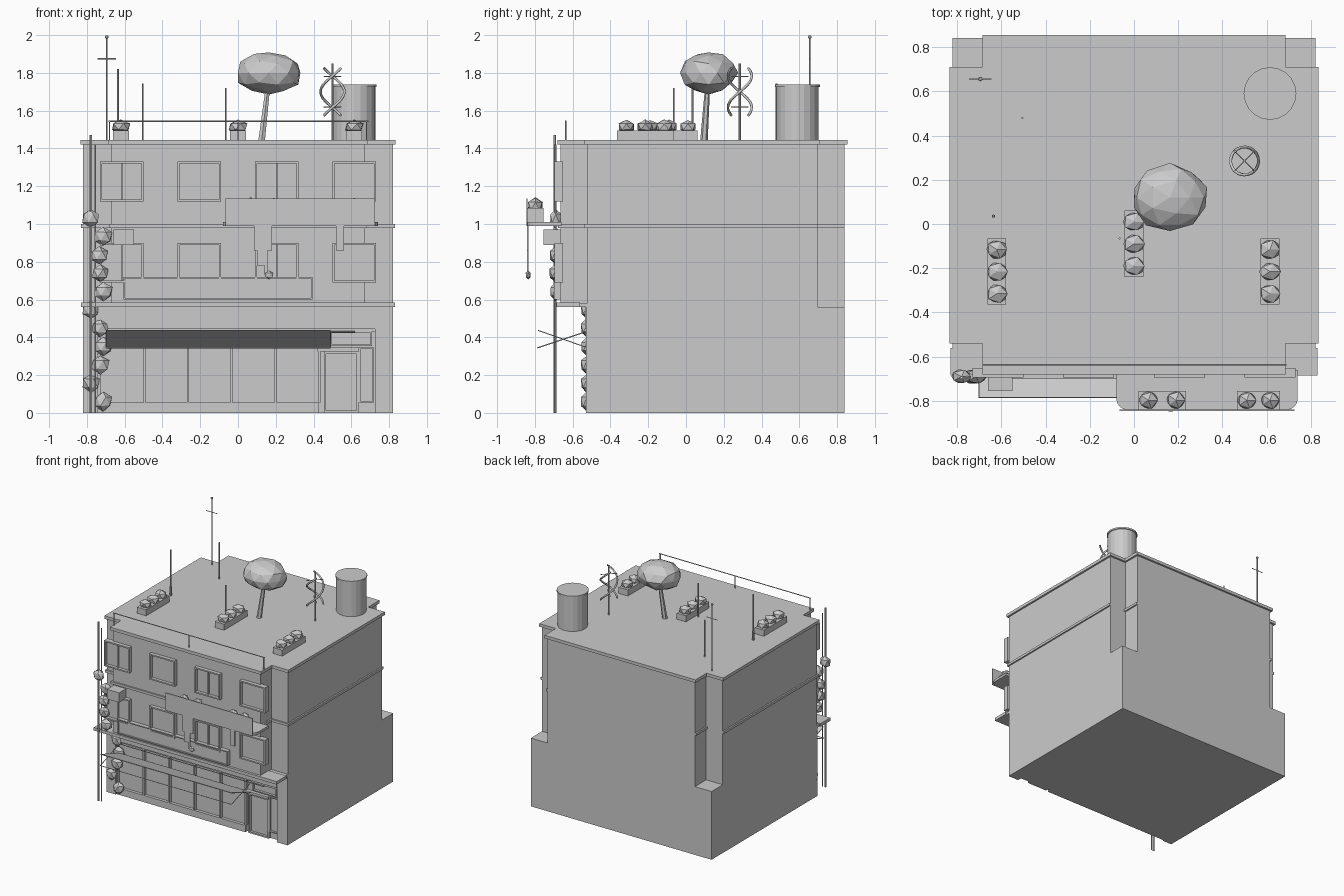
import bpy, bmesh, math, random
from mathutils import Vector

random.seed(4)
cube = bpy.data.objects.get("Cube")
if cube:
    bpy.data.objects.remove(cube)

GREY = (0.6, 0.6, 0.6, 1)
mat = bpy.data.materials.new("plain_grey")
mat.use_nodes = True
mat.diffuse_color = GREY
mat.node_tree.nodes["Principled BSDF"].inputs["Base Color"].default_value = GREY


def finish(name, bm):
    bmesh.ops.recalc_face_normals(bm, faces=bm.faces)
    mesh = bpy.data.meshes.new(name)
    bm.to_mesh(mesh)
    bm.free()
    mesh.materials.append(mat)
    ob = bpy.data.objects.new(name, mesh)
    bpy.context.collection.objects.link(ob)
    return ob


def prism(name, outline, z0, z1):
    bm = bmesh.new()
    base = bm.faces.new([bm.verts.new((x, y, z0)) for x, y in outline])
    top = bmesh.ops.extrude_face_region(bm, geom=[base])["geom"]
    moved = [v for v in top if isinstance(v, bmesh.types.BMVert)]
    bmesh.ops.translate(bm, verts=moved, vec=(0, 0, z1 - z0))
    return finish(name, bm)


def box(name, x0, x1, y0, y1, z0, z1):
    return prism(name, [(x0, y0), (x1, y0), (x1, y1), (x0, y1)], z0, z1)


def rod(name, a, b, r=0.004, r2=None, sides=6):
    a, b = Vector(a), Vector(b)
    bm = bmesh.new()
    bmesh.ops.create_cone(bm, cap_ends=True, segments=sides, radius1=r,
                          radius2=r if r2 is None else r2, depth=(b - a).length)
    ob = finish(name, bm)
    ob.rotation_mode = 'QUATERNION'
    ob.rotation_quaternion = (b - a).to_track_quat('Z', 'Y')
    ob.location = (a + b) / 2
    return ob


def blob(name, centre, radii, detail=1, jitter=0.08):
    bm = bmesh.new()
    bmesh.ops.create_icosphere(bm, subdivisions=detail, radius=1)
    for v in bm.verts:
        v.co *= 1 + random.uniform(-jitter, jitter)
        v.co = Vector([c * r for c, r in zip(v.co, radii)])
    ob = finish(name, bm)
    ob.location = centre
    return ob


def frame(name, x0, x1, z0, z1, y0, y1, t):
    box(name + "_left", x0, x0 + t, y0, y1, z0, z1)
    box(name + "_right", x1 - t, x1, y0, y1, z0, z1)
    box(name + "_bottom", x0 + t, x1 - t, y0, y1, z0, z0 + t)
    box(name + "_top", x0 + t, x1 - t, y0, y1, z1 - t, z1)


def plan(g=0.0, back=0.0):
    """Upper floor outline with notched corners, grown by g."""
    half = [(0.67 + g, -0.665 - g), (0.67 + g, -0.525 - g), (0.82 + g, -0.525 - g),
            (0.82 + g, 0.695 + back), (0.67 + g, 0.695 + back), (0.67 + g, 0.84 + back)]
    return half + [(-x, y) for x, y in reversed(half)]


# Building shell
box("ground_floor", -0.82, 0.82, -0.09, 0.84, 0, 0.56)
box("shop_block", -0.82, 0.82, -0.495, -0.09, 0, 0.56)
prism("upper_floors", plan(), 0.56, 1.425)
prism("roof_cornice", plan(0.015, 0.015), 1.42, 1.445)
prism("floor_band", plan(0.012), 0.98, 1.0)
box("shop_ledge", -0.83, 0.83, -0.685, -0.56, 0.56, 0.585)
box("ledge_backing", -0.82, 0.82, -0.56, -0.5, 0.56, 0.58)

# Shopfront
for side, x0, x1 in (("left", 0.725, 0.82), ("right", -0.82, -0.74)):
    box("shop_pillar_" + side, x0, x1, -0.53, -0.49, 0, 0.56)
box("shop_fascia", -0.74, 0.725, -0.535, -0.49, 0.445, 0.56)
box("shop_sill", -0.74, 0.43, -0.52, -0.49, 0, 0.055)
box("shop_head", -0.74, 0.725, -0.52, -0.49, 0.43, 0.445)
for x in (-0.735, -0.495, -0.265, -0.035, 0.2, 0.43):
    box("shop_mullion", x - 0.006, x + 0.006, -0.52, -0.49, 0.055, 0.43)
box("door_transom", 0.42, 0.64, -0.525, -0.49, 0.325, 0.345)
frame("door_frame", 0.455, 0.64, 0, 0.325, -0.515, -0.49, 0.012)
frame("upper_light", 0.49, 0.71, 0.355, 0.43, -0.515, -0.49, 0.008)
frame("side_light", 0.64, 0.72, 0.055, 0.345, -0.512, -0.49, 0.008)

# Tilted awning with stays
bm = bmesh.new()
bm.faces.new([bm.verts.new(p) for p in ((-0.7, -0.785, 0.435), (0.49, -0.785, 0.435),
                                        (0.49, -0.53, 0.345), (-0.7, -0.53, 0.345))])
awning = finish("awning", bm)
thick = awning.modifiers.new("thickness", 'SOLIDIFY')
thick.thickness = 0.005
for x in (-0.7, 0.49):
    rod("awning_stay", (x, -0.53, 0.43), (x, -0.785, 0.345), 0.003)
rod("awning_front_bar", (-0.7, -0.785, 0.345), (0.49, -0.785, 0.345), 0.003)
rod("awning_wall_bar", (-0.7, -0.54, 0.43), (0.62, -0.54, 0.43), 0.004)

# Framed sign board
box("sign_board", -0.605, 0.395, -0.69, -0.66, 0.6, 0.72)
frame("sign_frame", -0.605, 0.395, 0.6, 0.72, -0.7, -0.69, 0.008)

# Two rows of windows
for row, z in enumerate((0.69, 1.12)):
    for col in range(4):
        x = -0.615 + 0.41 * col
        box("window_pane", x - 0.105, x + 0.105, -0.67, -0.66, z + 0.01, z + 0.2)
        frame("window_frame", x - 0.115, x + 0.115, z, z + 0.21, -0.695, -0.65, 0.011)
        if col % 2 == 0:
            box("window_mullion", x - 0.005, x + 0.005, -0.68, -0.66, z + 0.01, z + 0.2)

# Balcony with rounded corners, parapet and hanging plants
arc = [(0.69 + 0.05 * math.sin(a), -0.79 - 0.05 * math.cos(a))
       for a in [i * math.pi / 8 for i in range(5)]]
outline = arc + [(0.74, -0.66), (-0.08, -0.66)] + [(0.66 - x, y) for x, y in reversed(arc)]
prism("balcony_floor", outline, 0.99, 1.01)
box("balcony_parapet", -0.065, 0.725, -0.845, -0.838, 0.99, 1.135)
for x0, x1, z0, z1 in ((0.085, 0.18, 0.86, 0.99), (0.1, 0.155, 0.78, 0.86),
                       (0.14, 0.155, 0.73, 0.78), (0.52, 0.56, 0.86, 0.99)):
    box("hanging_plant", x0, x1, -0.842, -0.834, z0, z1)
blob("hanging_bud", (0.165, -0.835, 0.73), (0.025, 0.015, 0.025))
for x0, x1 in ((0.02, 0.235), (0.465, 0.66)):
    box("balcony_planter", x0, x1, -0.838, -0.755, 1.01, 1.085)
for x in (0.065, 0.19, 0.51, 0.615):
    blob("balcony_bush", (x, -0.797, 1.095), (0.046, 0.043, 0.045))

# Wall unit, pipes and climbing plant on the model's right
box("wall_unit", -0.66, -0.55, -0.755, -0.66, 0.89, 0.97)
rod("tall_pipe", (-0.78, -0.695, 0), (-0.78, -0.695, 1.47), 0.007)
rod("short_pipe", (-0.755, -0.69, 0), (-0.755, -0.69, 1.42), 0.005)
for i in range(11):
    z = 1.03 - 0.097 * i
    x = -0.78 if i in (0, 5, 9) else -0.725 + 0.012 * math.sin(i * 2)
    y = -0.69 if z > 0.59 else -0.525
    blob("climbing_plant", (x, y, z), (0.05, 0.035, 0.05))

# Roof rail
for x in (-0.68, 0, 0.68):
    rod("rail_post", (x, -0.637, 1.44), (x, -0.637, 1.545), 0.004)
rod("roof_rail", (-0.685, -0.637, 1.545), (0.69, -0.637, 1.545), 0.004)

# Roof planters
for x, y in ((-0.62, -0.215), (0.0, -0.09), (0.615, -0.215)):
    box("roof_planter", x - 0.042, x + 0.042, y - 0.15, y + 0.15, 1.44, 1.495)
    for k in (-1, 0, 1):
        blob("roof_bush", (x, y + 0.1 * k, 1.515), (0.052, 0.046, 0.037))

# Tree, tank and aerials
rod("tree_trunk", (0.125, 0.095, 1.44), (0.16, 0.115, 1.74), 0.02, 0.013)
blob("tree_crown", (0.163, 0.12, 1.8), (0.175, 0.148, 0.112), 2, 0.06)
rod("water_tank", (0.615, 0.59, 1.44), (0.615, 0.59, 1.725), 0.112, sides=20)
rod("tank_lid", (0.615, 0.59, 1.725), (0.615, 0.59, 1.738), 0.119, sides=20)
for x, y, z in ((-0.695, 0.655, 1.99), (-0.635, 0.035, 1.82),
                (-0.505, 0.48, 1.745), (-0.065, -0.065, 1.72)):
    rod("aerial", (x, y, 1.44), (x, y, z), 0.005)
rod("aerial_base", (-0.635, 0.035, 1.44), (-0.635, 0.035, 1.52), 0.008)
rod("aerial_crossbar", (-0.745, 0.655, 1.875), (-0.645, 0.655, 1.875), 0.003)
blob("aerial_tip", (-0.695, 0.655, 1.99), (0.01, 0.01, 0.01), 2, 0)

# Spiral wind turbine
cx, cy = 0.5, 0.285
rod("turbine_mast", (cx, cy, 1.44), (cx, cy, 1.85), 0.006)
for phase in (0, math.pi):
    curve = bpy.data.curves.new("turbine_blade", 'CURVE')
    curve.dimensions = '3D'
    curve.bevel_depth = 0.007
    curve.bevel_resolution = 1
    line = curve.splines.new('POLY')
    line.points.add(24)
    for i, p in enumerate(line.points):
        a = phase - math.pi * 0.75 + i / 24 * math.pi * 1.5
        p.co = (cx + 0.063 * math.cos(a), cy + 0.063 * math.sin(a), 1.575 + 0.25 * i / 24, 1)
    curve.materials.append(mat)
    bpy.context.collection.objects.link(bpy.data.objects.new("turbine_blade", curve))
for z, s in ((1.62, 1), (1.78, -1)):
    rod("turbine_arm", (cx - 0.045, cy + 0.045 * s, z), (cx + 0.045, cy - 0.045 * s, z), 0.003)
